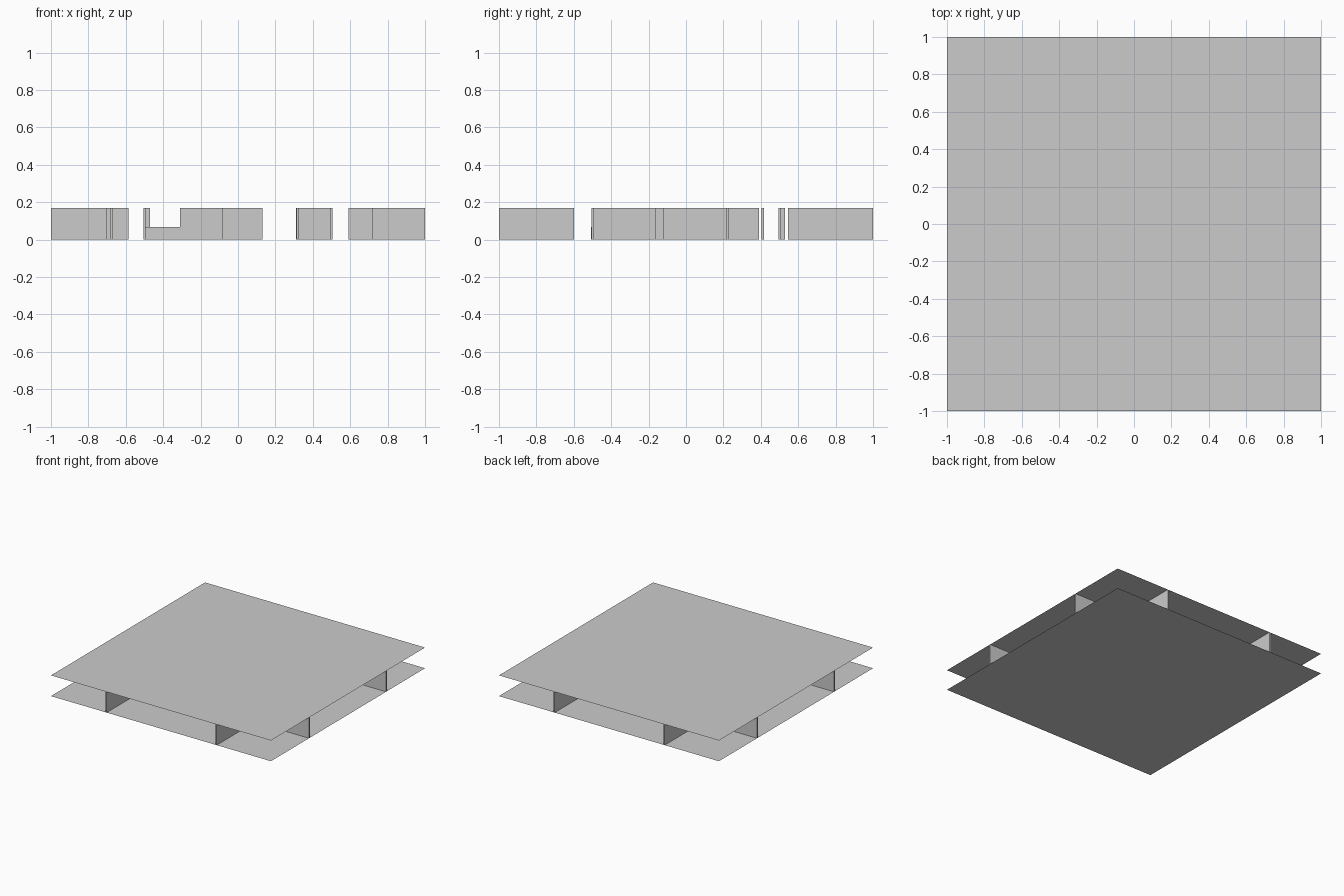
import bpy, bmesh

if "Cube" in bpy.data.objects:
    bpy.data.objects.remove(bpy.data.objects["Cube"])

H = 0.17      # storey height
T = 0.013     # wall thickness
LOW = 0.068   # half-height wall


def slab(name, z, up=True):
    bpy.ops.mesh.primitive_plane_add(size=2, location=(0, 0, z))
    bpy.context.object.name = name


def box(name, x0, x1, y0, y1, h=H):
    bm = bmesh.new()
    bmesh.ops.create_cube(bm, size=1)
    for v in bm.verts:
        v.co = ((x0 + x1) / 2 + v.co.x * (x1 - x0),
                (y0 + y1) / 2 + v.co.y * (y1 - y0),
                h / 2 + v.co.z * h)
    me = bpy.data.meshes.new(name)
    bm.to_mesh(me)
    bm.free()
    ob = bpy.data.objects.new(name, me)
    bpy.context.collection.objects.link(ob)


def wall_x(name, y, x0, x1, h=H):
    box(name, x0, x1, y - T / 2, y + T / 2, h)


def wall_y(name, x, y0, y1, h=H):
    box(name, x - T / 2, x + T / 2, y0, y1, h)


# floor and ceiling sheets
slab("floor", 0)
slab("ceiling", H)

# walls running in from the left and right edges
for y, left, right in ((-0.5, -0.70, 0.72), (0.5, -0.585, 0.59)):
    wall_x("left_edge_wall", y, -1, left)
    wall_x("right_edge_wall", y, right, 1)

# walls running in from the front and back edges
for x in (-0.5, 0.5):
    wall_y("front_edge_wall", x, -1, -0.6)
    wall_y("back_edge_wall", x, 0.545, 1)

# right L-shaped corner
wall_y("right_corner_wall", 0.318, -0.12, 0.225)
wall_x("right_corner_return", 0.22, 0.31, 0.5)

# inner partitions
wall_x("front_partition", -0.5, -0.31, -0.08)
wall_y("front_partition_return", -0.09, -0.5, -0.16)
wall_x("back_partition", 0.41, -0.31, 0.13)
wall_y("back_partition_return", -0.2, 0.22, 0.39)
wall_y("left_partition", -0.675, -0.42, -0.12)

# half-height wall with a short set-back end
wall_x("low_wall", -0.515 + T, -0.5, -0.255, LOW)
wall_x("low_wall_end", -0.5, -0.255, -0.17, LOW)

# small post near the back left corner
box("post", -0.495, -0.47, 0.505, 0.53)
